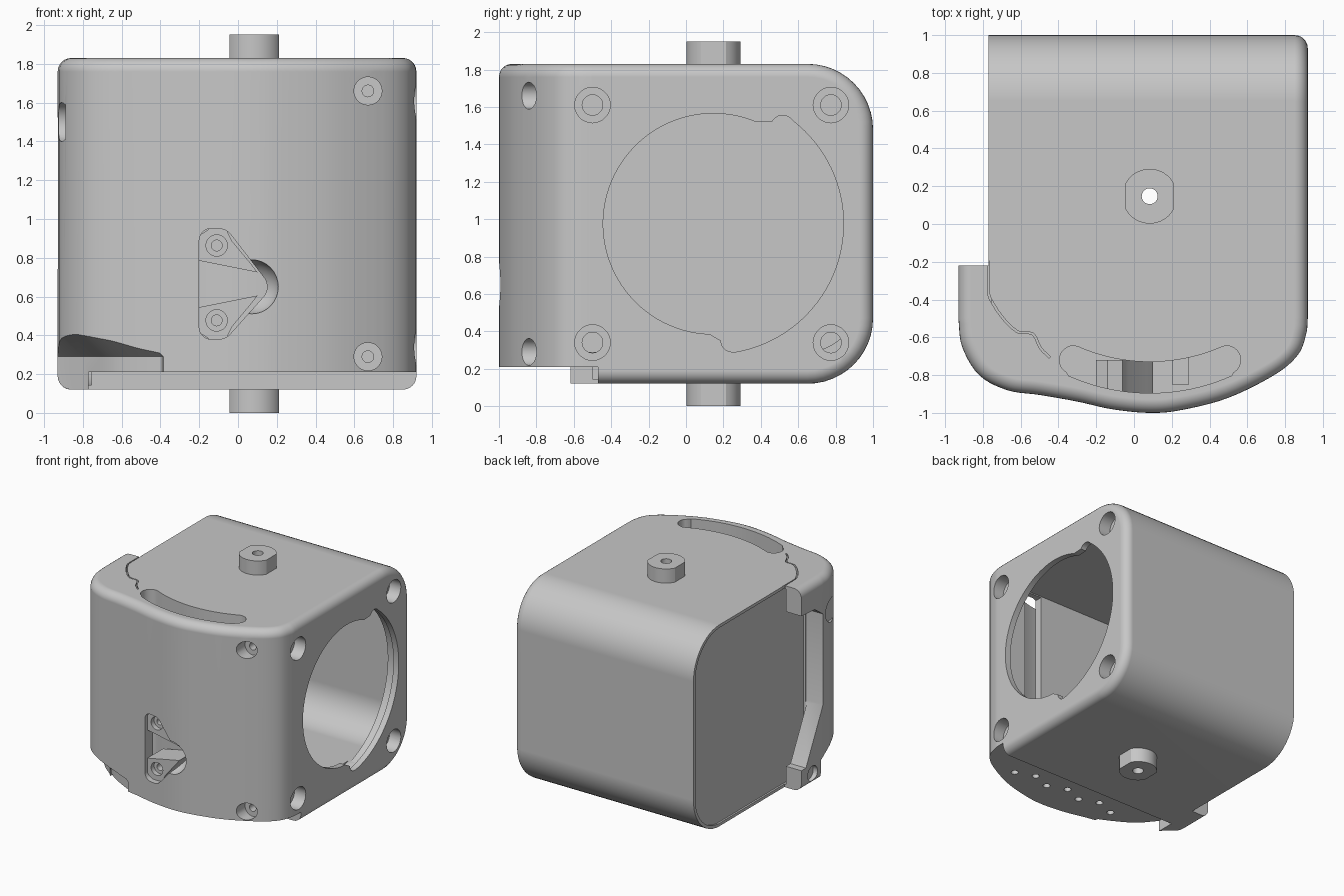
import bpy, bmesh, math
from mathutils import Vector

if "Cube" in bpy.data.objects:
    bpy.data.objects.remove(bpy.data.objects["Cube"], do_unlink=True)

grey = bpy.data.materials.new("plain grey")
grey.use_nodes = True
COLOUR = (0.57, 0.57, 0.57, 1)
grey.diffuse_color = COLOUR
grey.node_tree.nodes["Principled BSDF"].inputs["Base Color"].default_value = COLOUR


def prism(name, points, axis, lo, hi):
    """Extrude a 2D outline along an axis: x uses (y, z), y uses (x, z), z uses (x, y)."""
    place = {"x": lambda a, b, c: (c, a, b),
             "y": lambda a, b, c: (a, c, b),
             "z": lambda a, b, c: (a, b, c)}[axis]
    bm = bmesh.new()
    low = [bm.verts.new(place(a, b, lo)) for a, b in points]
    high = [bm.verts.new(place(a, b, hi)) for a, b in points]
    bm.faces.new(low)
    bm.faces.new(high)
    n = len(points)
    for i in range(n):
        j = (i + 1) % n
        bm.faces.new((low[i], low[j], high[j], high[i]))
    bmesh.ops.recalc_face_normals(bm, faces=bm.faces)
    mesh = bpy.data.meshes.new(name)
    bm.to_mesh(mesh)
    bm.free()
    mesh.materials.append(grey)
    obj = bpy.data.objects.new(name, mesh)
    bpy.context.collection.objects.link(obj)
    return obj


def arc(cx, cy, r, start, end, n=12):
    return [(cx + r * math.cos(math.radians(start + (end - start) * i / n)),
             cy + r * math.sin(math.radians(start + (end - start) * i / n)))
            for i in range(n + 1)]


def circle(cx, cy, r, n=28):
    return arc(cx, cy, r, 0, 360, n)[:-1]


def rect(a, b, c, d):
    return [(a, c), (b, c), (b, d), (a, d)]


def spline(points, steps=5):
    """Smooth curve through the points."""
    p = [Vector(q) for q in points]
    p = [2 * p[0] - p[1]] + p + [2 * p[-1] - p[-2]]
    out = []
    for i in range(1, len(p) - 2):
        a, b, c, d = p[i - 1:i + 3]
        for k in range(steps):
            t = k / steps
            out.append(tuple(0.5 * (2 * b + (c - a) * t + (2 * a - 5 * b + 4 * c - d) * t ** 2
                                    + (3 * b - a - 3 * c + d) * t ** 3)))
    return out + [tuple(points[-1])]


def profile(front, back, low, high, r):
    """Side outline with large rounded corners at the back."""
    return ([(front, low)] + arc(back - r, low + r, r, -90, 0)
            + arc(back - r, high - r, r, 0, 90) + [(front, high)])


def combine(target, tool, operation="DIFFERENCE"):
    mod = target.modifiers.new("cut", "BOOLEAN")
    mod.operation = operation
    mod.solver = "EXACT"
    mod.object = tool
    bpy.context.view_layer.update()
    graph = bpy.context.evaluated_depsgraph_get()
    mesh = bpy.data.meshes.new_from_object(target.evaluated_get(graph))
    target.modifiers.clear()
    target.data = mesh
    bpy.data.objects.remove(tool, do_unlink=True)


def cut(points, axis, lo, hi, target=None):
    combine(target or body, prism("cutter", points, axis, lo, hi))


# Housing: plan outline crossed with the side outline
right_half = [(0.92, -0.5), (0.912, -0.58), (0.87, -0.69), (0.75, -0.795),
              (0.5, -0.92), (0.25, -0.985), (0.08, -1)]
front = spline(right_half + [(-0.12, -0.98), (-0.3, -0.94), (-0.5, -0.905), (-0.67, -0.88),
                             (-0.82, -0.8), (-0.91, -0.65), (-0.93, -0.5)])
plan = front + [(-0.93, -0.22), (-0.77, -0.22), (-0.77, 1.2), (0.92, 1.2)]
body = prism("housing", plan, "z", 0, 2)
combine(body, prism("side", profile(-1.2, 1, 0.12, 1.83, 0.35), "x", -1.5, 1.5), "INTERSECT")

# Rounded outer edges, with the flat left end kept sharp
bm = bmesh.new()
bm.from_mesh(body.data)
bmesh.ops.remove_doubles(bm, verts=bm.verts, dist=0.0005)
edges = [e for e in bm.edges if len(e.link_faces) == 2 and e.is_convex
         and e.calc_face_angle() > math.radians(50)
         and not all(v.co.x < -0.76 and v.co.y > -0.23 for v in e.verts)]
bmesh.ops.bevel(bm, geom=edges, offset=0.07, segments=6, profile=0.5, affect="EDGES")
bm.to_mesh(body.data)
bm.free()

# Hollow interior and two-radius lipped opening
CY, CZ = 0.147, 0.975
cut(profile(-0.6, 0.92, 0.29, 1.75, 0.28), "x", -0.68, 0.8)
cut(circle(CY, CZ, 0.72, 80), "x", 0.78, 0.87)
cut(arc(CY, CZ, 0.695, -80, 52, 40) + arc(CY + 0.37, CZ + 0.515, 0.065, 54, 150, 8)
    + arc(CY, CZ, 0.59, 67, 268, 56) + arc(CY + 0.1, CZ - 0.625, 0.06, 180, 270, 6),
    "x", 0.75, 1)

# Inset panel on the left end
cut(profile(-0.5, 0.975, 0.145, 1.805, 0.33), "x", -0.785, -0.755)

# Curved top slot, with a narrow passage from the front chamber to the interior
slot = (arc(0.085, 0.165, 1.06, 246, 294, 20) + arc(0.49, -0.72, 0.075, -60, 110, 10)
        + arc(0.085, 0.22, 0.95, 293, 247, 20) + arc(-0.32, -0.72, 0.075, 70, 240, 10))
cut(slot, "z", 0.3, 2)
cut(rect(0.43, 0.59, 0.31, 1.74), "y", -0.78, -0.5)

# Seam line where the clasp meets the top
seam = [(-0.775, -0.2)] + spline([(-0.775, -0.35), (-0.765, -0.4), (-0.7, -0.5),
                                  (-0.62, -0.575), (-0.54, -0.585), (-0.5, -0.66),
                                  (-0.45, -0.71)], 3)
cut(seam + [(x + 0.008, y + 0.008) for x, y in reversed(seam)], "z", 1.78, 2)

# Bottom step, and a sloping undercut on the left that leaves a symmetrical base
cut(rect(-0.77, 1, -1.2, -0.47), "z", 0, 0.21)
base = [(0.16 - x, y) for x, y in spline(right_half) if 0.5 < x < 0.875]
outside = base + [(-0.3, -1.2), (-1.2, -1.2), (-1.2, -0.48), (-0.93, -0.48), (-0.8, -0.58)]
cut(outside, "z", 0, 0.291)
undercut = prism("undercut", outside, "z", 0.29, 0.42)
for v in undercut.data.vertices:
    if v.co.z > 0.4:
        v.co.x = 0.08 + (v.co.x - 0.08) * 1.17
        v.co.y *= 1.17
combine(body, undercut)

# Open clasp arms
cut([(-0.1, 1.62), (-0.4, 1.6), (-0.51, 1.52), (-0.51, 0.75), (-0.28, 0.3), (-0.1, 0.3)],
    "x", -1.2, -0.772)

# Counterbored screws on the right end, front and clasp
for y in (-0.5, 0.775):
    for z in (0.34, 1.61):
        cut(circle(y, z, 0.095), "x", 0.815, 1.1)
        cut(circle(y, z, 0.055), "x", 0.76, 1.1)
for z in (0.29, 1.66):
    cut(circle(0.67, z, 0.072), "y", -1.2, -0.76)
    cut(circle(0.67, z, 0.03), "y", -1.2, -0.68)
for y, z, r in ((-0.65, 1.5, 0.1), (-0.37, 0.22, 0.065)):
    cut(circle(y, z, r), "x", -1.2, -0.89)

# Vent holes under the front
for i in range(7):
    cut(circle(-0.4 + i * 0.16, -0.76 + 0.06 * (i % 2), 0.028, 16), "z", 0.1, 0.27)

# Triangular front recess with a finger scoop
triangle = (arc(-0.14, 0.44, 0.06, 180, 270, 5) + arc(-0.1, 0.46, 0.08, 270, 320, 5)
            + arc(0.07, 0.65, 0.08, -40, 40, 8) + arc(-0.1, 0.87, 0.08, 40, 90, 5)
            + arc(-0.14, 0.89, 0.06, 90, 180, 5))
cut(triangle, "y", -1.2, -0.78)
bpy.ops.mesh.primitive_uv_sphere_add(segments=24, ring_count=16, radius=0.14,
                                     location=(0.07, -1.01, 0.65))
combine(body, bpy.context.object)

# Screw bosses inside the recess, and a rib in the chamber
inner_parts = [prism("chamber_rib", rect(0.2, 0.29, 0.29, 0.95), "y", -0.85, -0.7)]
for name, flip in (("upper_boss", 1), ("lower_boss", -1)):
    pts = [(-0.2, 0.12), (0.1, 0.06), (0.07, 0.1), (-0.03, 0.22), (-0.06, 0.28),
           (-0.14, 0.29), (-0.2, 0.25)]
    boss = prism(name, [(x, 0.665 + flip * z) for x, z in pts], "y", -0.93, -0.72)
    hole_z = 0.67 + flip * 0.193
    cut(circle(-0.11, hole_z, 0.055), "y", -1, -0.89, boss)
    cut(circle(-0.11, hole_z, 0.028), "y", -1, -0.8, boss)
    inner_parts.append(boss)

# Flat-sided pivots above and below, bored through
flats = arc(0.083, CY, 0.145, 28, 152, 16) + arc(0.083, CY, 0.145, 208, 332, 16)
pivots = []
for name, lo, hi in (("bottom_pivot", 0, 0.2), ("top_pivot", 1.79, 1.95)):
    pivots.append(prism(name, flats, "z", lo, hi))
    cut(circle(0.083, CY, 0.042), "z", lo - 0.1, hi + 0.1, pivots[-1])
    cut(circle(0.083, CY, 0.06), "z", lo - 0.1, hi + 0.15)

# Shading
for obj in [body] + inner_parts + pivots:
    obj.data.materials.clear()
    obj.data.materials.append(grey)
    for poly in obj.data.polygons:
        poly.material_index = 0
    bpy.ops.object.select_all(action="DESELECT")
    obj.select_set(True)
    bpy.context.view_layer.objects.active = obj
    bpy.ops.object.shade_smooth_by_angle(angle=math.radians(30))
    obj.modifiers.new("even normals", "WEIGHTED_NORMAL").keep_sharp = True
